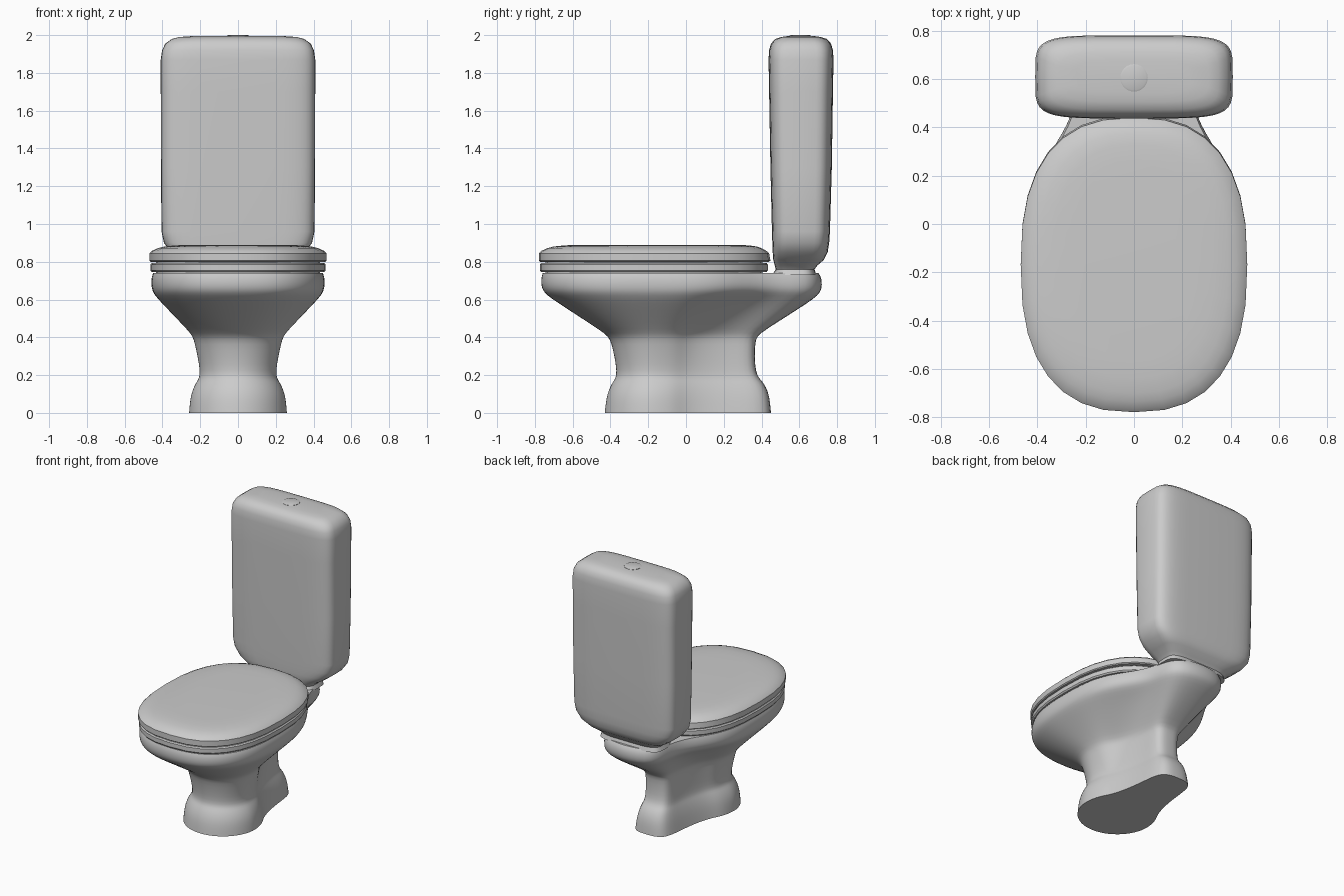
import bpy, bmesh, math

if "Cube" in bpy.data.objects:
    bpy.data.objects.remove(bpy.data.objects["Cube"])


def loft(name, rings, subsurf=0, angle=35):
    """Skin a stack of equal-length closed rings and cap both ends."""
    bm = bmesh.new()
    rows = [[bm.verts.new(p) for p in ring] for ring in rings]
    n = len(rows[0])
    for a, b in zip(rows, rows[1:]):
        for i in range(n):
            j = (i + 1) % n
            bm.faces.new((a[i], a[j], b[j], b[i]))
    caps = [bm.faces.new(rows[0][::-1]), bm.faces.new(rows[-1])]
    crease = bm.edges.layers.float.new("crease_edge")
    if subsurf:
        for f in caps:
            for e in f.edges:
                e[crease] = 1.0
    bmesh.ops.recalc_face_normals(bm, faces=bm.faces)
    me = bpy.data.meshes.new(name)
    bm.to_mesh(me)
    bm.free()
    ob = bpy.data.objects.new(name, me)
    bpy.context.collection.objects.link(ob)
    bpy.ops.object.select_all(action='DESELECT')
    ob.select_set(True)
    bpy.context.view_layer.objects.active = ob
    if subsurf:
        mod = ob.modifiers.new("smooth", 'SUBSURF')
        mod.levels = mod.render_levels = subsurf
        bpy.ops.object.modifier_apply(modifier=mod.name)
    bpy.ops.object.shade_smooth_by_angle(angle=math.radians(angle))
    return ob


def sp(v, e):
    return math.copysign(abs(v) ** (2 / e), v)


def oval(z, hx, y0, y1, e=2.5, n=32):
    """Superellipse ring between y0 and y1."""
    yc, hy = (y0 + y1) / 2, (y1 - y0) / 2
    ts = [math.tau * i / n for i in range(n)]
    return [(hx * sp(math.cos(t), e), yc + hy * sp(math.sin(t), e), z) for t in ts]


def bowl_ring(z, yc, rx, ry, e, tail):
    """Rounded front half plus a hand-placed rear outline, mirrored in x."""
    half = []
    for i in range(8):
        t = math.pi / 2 * i / 7
        half.append((rx * sp(math.sin(t), e) if i else 0.0, yc - ry * sp(math.cos(t), e), z))
    half += [(x, y, z) for x, y in tail]
    return half + [(-x, y, z) for x, y, z in half[-2:0:-1]]


# bowl, pedestal and rear shelf
foot = [(.245, -.07), (.2, 0), (.165, .12), (.145, .28), (.13, .445), (0, .452)]
foot_mid = [(.235, -.07), (.19, 0), (.15, .12), (.13, .28), (.12, .435), (0, .445)]
foot_top = [(.205, -.07), (.165, 0), (.13, .12), (.11, .26), (.105, .40), (0, .41)]
ankle = [(.185, -.07), (.15, 0), (.12, .11), (.1, .24), (.095, .36), (0, .365)]
stem = [(.22, -.06), (.165, .01), (.125, .11), (.1, .24), (.095, .36), (0, .365)]
under = [(.42, 0), (.35, .16), (.24, .31), (.2, .45), (.19, .65), (0, .69)]
rim = [(.455, .05), (.40, .22), (.29, .38), (.24, .5), (.22, .69), (0, .735)]
rim_top = [(.445, .05), (.39, .22), (.28, .375), (.235, .5), (.21, .675), (0, .715)]
loft("bowl", [
    bowl_ring(0, -.17, .262, .262, 2, foot),
    bowl_ring(.1, -.17, .255, .252, 2, foot_mid),
    bowl_ring(.17, -.167, .22, .22, 2, foot_top),
    bowl_ring(.2, -.165, .195, .195, 2, ankle),
    bowl_ring(.39, -.16, .235, .238, 2.1, stem),
    bowl_ring(.42, -.162, .25, .265, 2.1, [(x * 1.06, y * 1.06) for x, y in stem]),
    bowl_ring(.6, -.19, .425, .52, 2.4, under),
    bowl_ring(.645, -.2, .46, .568, 2.5, rim),
    bowl_ring(.71, -.2, .463, .572, 2.5, rim),
    bowl_ring(.74, -.2, .452, .562, 2.5, rim_top)], subsurf=2)

# seat
loft("seat", [oval(z, .465 - d, -.775 + d, .435 - d) for z, d in
              [(.735, .03), (.745, .03), (.746, .008), (.755, .001), (.785, .001),
               (.793, .008), (.794, .03), (.802, .03)]])

# lid
loft("lid", [oval(z, hx, y0, y1) for z, hx, y0, y1 in
             [(.800, .462, -.772, .440), (.806, .469, -.779, .447), (.845, .469, -.779, .440),
              (.858, .455, -.765, .425), (.872, .425, -.735, .400), (.881, .39, -.70, .375),
              (.887, .33, -.64, .33), (.89, .25, -.56, .25)]])

# tank
loft("tank", [oval(z, hx, y0, y1, e, 40) for z, hx, y0, y1, e in
              [(.73, .24, .455, .69, 4), (.76, .23, .475, .68, 4), (.78, .25, .47, .695, 4),
               (.81, .30, .462, .73, 4.5), (.85, .355, .459, .75, 5), (.90, .392, .457, .758, 5),
               (.96, .405, .455, .762, 5), (1.3, .408, .447, .772, 5), (1.7, .409, .44, .778, 5),
               (1.87, .409, .437, .781, 5), (1.92, .402, .44, .778, 5), (1.955, .385, .45, .768, 4.7),
               (1.98, .35, .473, .745, 4.4), (1.99, .31, .505, .713, 4), (1.995, .24, .54, .68, 4)]], angle=50)

# flush button
loft("flush_button", [oval(z, r, .605 - r, .605 + r, 2, 24) for z, r in
                      [(1.975, .057), (1.997, .057), (2.0, .05)]])
